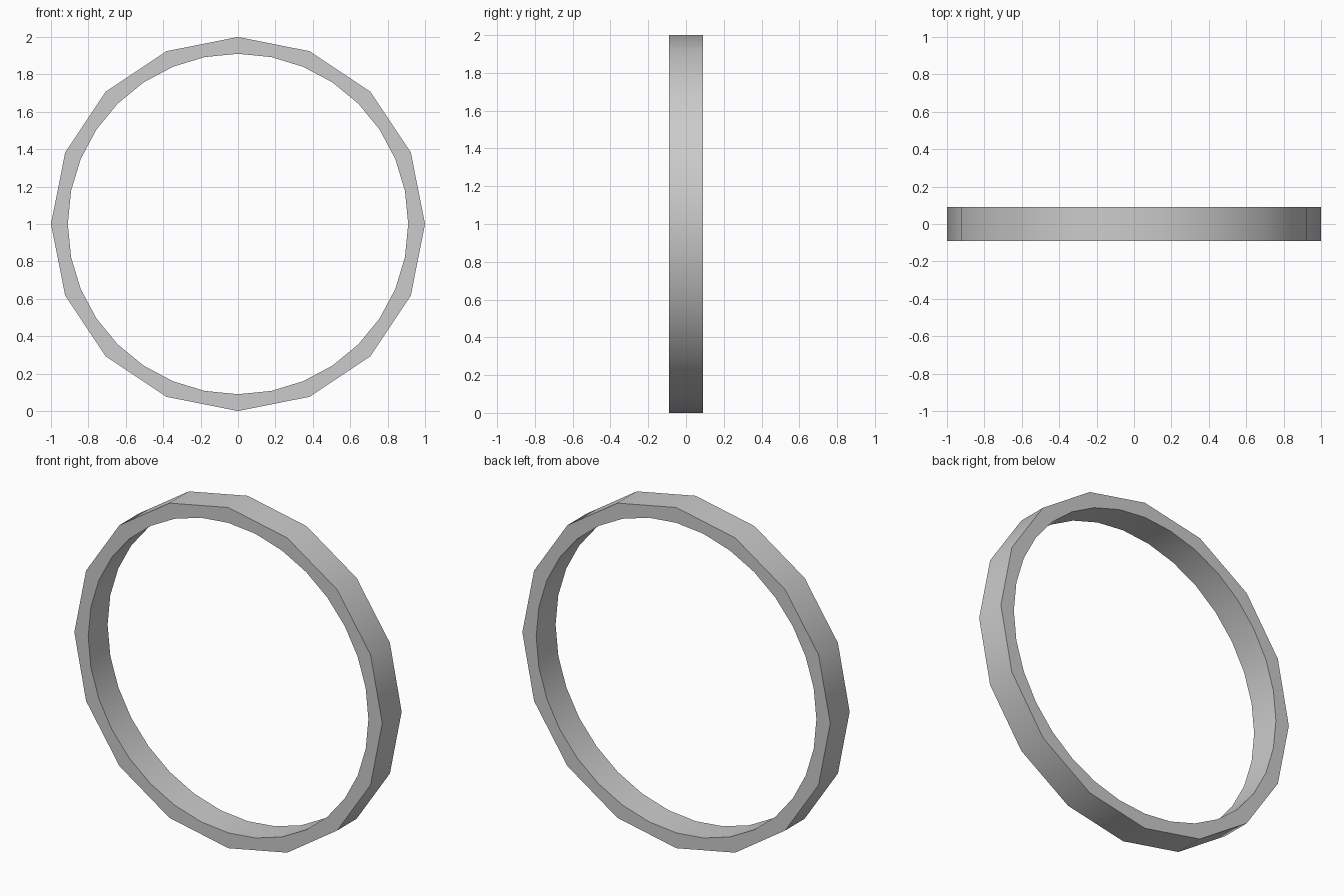
import bpy, bmesh
from math import sin, cos, tau

if "Cube" in bpy.data.objects:
    bpy.data.objects.remove(bpy.data.objects["Cube"])

HALF_DEPTH = 0.09
CENTRE_Z = 1.0
OUTER_R, OUTER_N = 1.0, 16
INNER_R, INNER_N = 0.91, 32

bm = bmesh.new()


def loop(radius, count, y):
    return [bm.verts.new((radius * sin(tau * i / count), y,
                          CENTRE_Z + radius * cos(tau * i / count)))
            for i in range(count)]


def wall(a, b):
    n = len(a)
    for i in range(n):
        j = (i + 1) % n
        bm.faces.new((a[i], a[j], b[j], b[i]))


# Front and back outlines: 16-sided outside, 32-sided inside
outer_f, outer_b = (loop(OUTER_R, OUTER_N, y) for y in (-HALF_DEPTH, HALF_DEPTH))
inner_f, inner_b = (loop(INNER_R, INNER_N, y) for y in (-HALF_DEPTH, HALF_DEPTH))

# Outer rim and inner bore
wall(outer_f, outer_b)
wall(inner_f, inner_b)

# Flat side caps: each outer edge spans two inner edges
for out, inn in ((outer_f, inner_f), (outer_b, inner_b)):
    for i in range(OUTER_N):
        j = (i + 1) % OUTER_N
        a, m, b = inn[2 * i], inn[2 * i + 1], inn[2 * j]
        bm.faces.new((out[i], a, m))
        bm.faces.new((out[i], m, out[j]))
        bm.faces.new((out[j], m, b))

bmesh.ops.recalc_face_normals(bm, faces=bm.faces)
mesh = bpy.data.meshes.new("ring_band")
bm.to_mesh(mesh)
bm.free()

ring = bpy.data.objects.new("ring_band", mesh)
bpy.context.collection.objects.link(ring)
bpy.context.view_layer.objects.active = ring
ring.select_set(True)
bpy.ops.object.shade_smooth_by_angle(angle=0.6)
